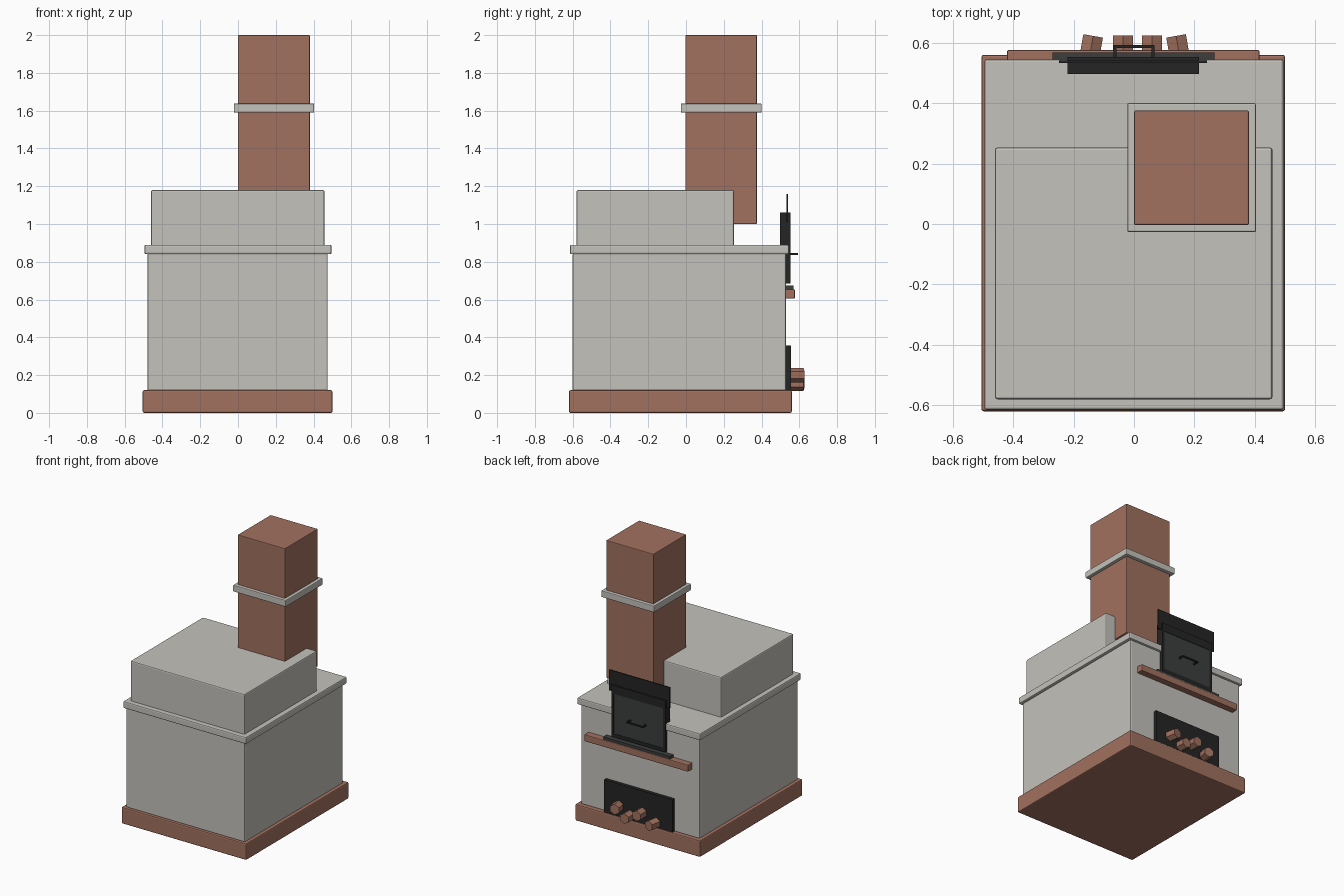
import bpy
import math
from mathutils import Vector

cube = bpy.data.objects.get("Cube")
if cube:
    bpy.data.objects.remove(cube, do_unlink=True)


def material(name, r, g, b):
    m = bpy.data.materials.new(name)
    m.use_nodes = True
    m.diffuse_color = (r, g, b, 1)
    m.node_tree.nodes["Principled BSDF"].inputs["Base Color"].default_value = (r, g, b, 1)
    return m


BRICK = material("brick brown", 0.36, 0.165, 0.115)
STONE = material("plaster grey", 0.55, 0.54, 0.50)
BLACK = material("iron black", 0.018, 0.018, 0.018)
STEEL = material("dark steel", 0.045, 0.047, 0.048)


def box(name, x, y, z, mat, bevel=0.0):
    """Box spanning the given (low, high) ranges."""
    spans = (x, y, z)
    bpy.ops.mesh.primitive_cube_add(size=1, location=[(a + b) / 2 for a, b in spans])
    ob = bpy.context.object
    ob.name = name
    ob.scale = [b - a for a, b in spans]
    bpy.ops.object.transform_apply(location=False, rotation=False, scale=True)
    ob.data.materials.append(mat)
    if bevel:
        mod = ob.modifiers.new("soft edges", "BEVEL")
        mod.width = bevel
        mod.segments = 2
    return ob


# Masonry
box("base", (-0.505, 0.5), (-0.62, 0.56), (0, 0.12), BRICK, 0.008)
box("body", (-0.48, 0.475), (-0.6, 0.53), (0.115, 0.845), STONE, 0.008)
box("top_slab", (-0.495, 0.495), (-0.615, 0.545), (0.84, 0.89), STONE, 0.008)
box("upper_block", (-0.46, 0.458), (-0.58, 0.253), (0.88, 1.18), STONE, 0.008)
box("chimney", (0, 0.38), (-0.003, 0.375), (1.0, 2.0), BRICK, 0.004)
box("chimney_collar", (-0.022, 0.403), (-0.027, 0.4), (1.59, 1.638), STONE, 0.005)

# Oven door: hollow frame, panel and back plate
L, R = -0.22, 0.215
FRAME_Y = (0.497, 0.552)
box("door_frame_top", (L, R), FRAME_Y, (1.0, 1.06), BLACK)
box("door_frame_bottom", (L, R), FRAME_Y, (0.685, 0.71), BLACK)
for name, a, b in (("right", L, L + 0.02), ("left", R - 0.02, R)):
    box("door_frame_" + name, (a, b), FRAME_Y, (0.71, 1.0), BLACK)
box("door_panel", (L + 0.02, R - 0.02), (0.5, 0.549), (0.71, 1.0), STEEL)
box("door_back_plate", (-0.248, 0.242), (0.533, 0.541), (1.01, 1.16), BLACK)

# Door handle
box("handle_bar", (-0.068, 0.068), (0.582, 0.592), (0.836, 0.846), BLACK)
for name, x in (("right", -0.063), ("left", 0.063)):
    box("handle_post_" + name, (x - 0.005, x + 0.005), (0.545, 0.582), (0.836, 0.846), BLACK)

# Shelf under the door
box("shelf", (-0.42, 0.415), (0.525, 0.576), (0.605, 0.655), BRICK, 0.005)
box("shelf_rail", (-0.27, 0.267), (0.525, 0.568), (0.655, 0.674), STEEL)

# Wood store with hexagonal logs
box("wood_store", (-0.28, 0.27), (0.525, 0.555), (0.12, 0.357), BLACK)
for i, (x, z, tilt) in enumerate(((-0.143, 0.155, 10), (-0.037, 0.2, 0),
                                  (0.06, 0.155, 0), (0.147, 0.2, -10))):
    a = math.radians(tilt)
    axis = Vector((math.sin(a), math.cos(a), 0))
    bpy.ops.mesh.primitive_cylinder_add(vertices=6, radius=0.038, depth=0.09,
                                        location=(x, 0.578, z))
    log = bpy.context.object
    log.name = f"log_{i + 1}"
    log.rotation_euler = axis.to_track_quat("Z", "Y").to_euler()
    log.data.materials.append(BRICK)
